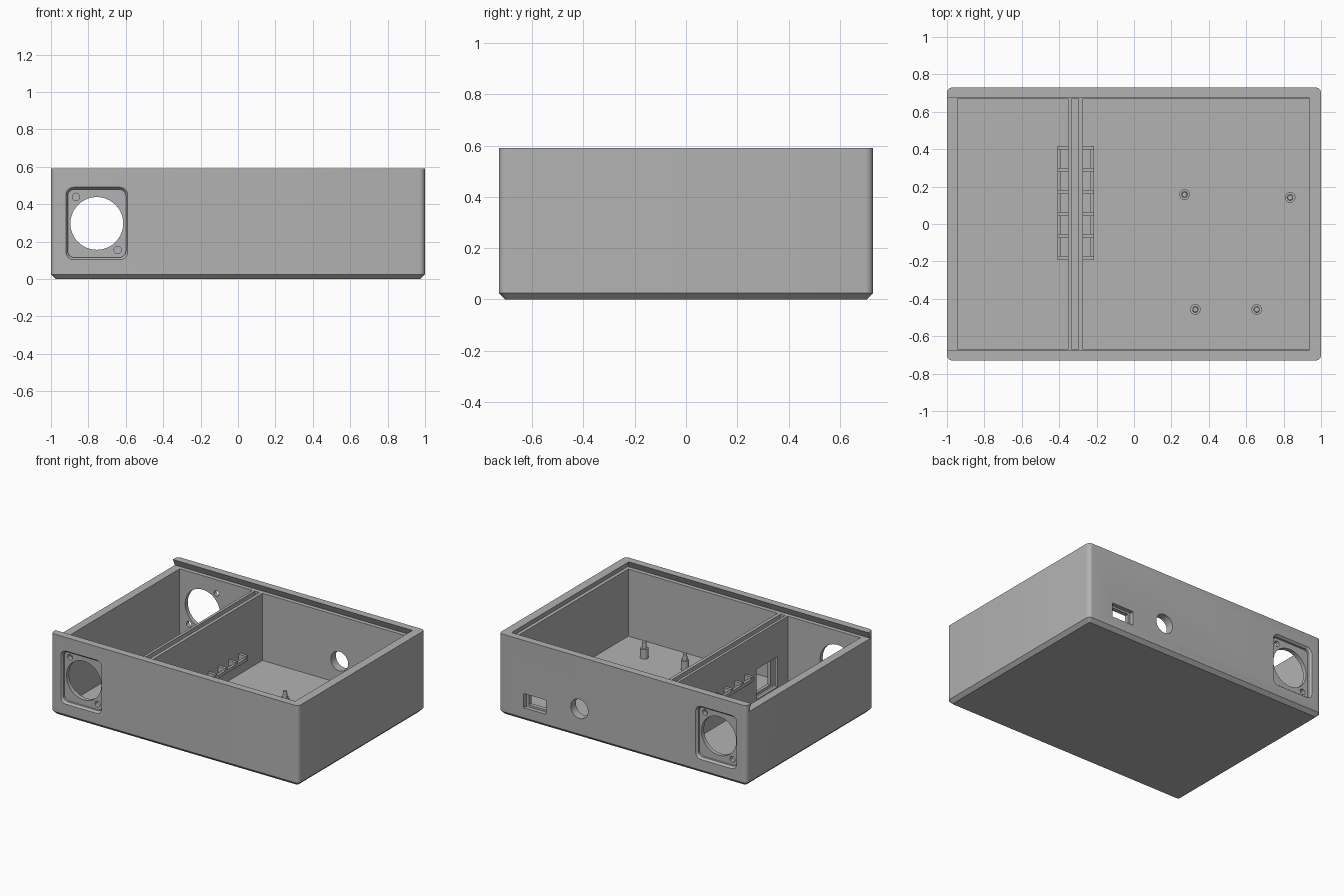
import bpy, bmesh, math
from mathutils import Matrix, Vector

if "Cube" in bpy.data.objects:
    bpy.data.objects.remove(bpy.data.objects["Cube"])

grey = bpy.data.materials.new("light grey plastic")
grey.diffuse_color = (0.45, 0.45, 0.45, 1)
grey.use_nodes = True
grey.node_tree.nodes["Principled BSDF"].inputs["Base Color"].default_value = grey.diffuse_color


def finish(name, bm):
    bmesh.ops.recalc_face_normals(bm, faces=bm.faces)
    me = bpy.data.meshes.new(name)
    bm.to_mesh(me)
    bm.free()
    me.materials.append(grey)
    ob = bpy.data.objects.new(name, me)
    bpy.context.collection.objects.link(ob)
    return ob


def loft(name, loops):
    """Closed solid through matching rings of points."""
    bm = bmesh.new()
    rings = [[bm.verts.new(p) for p in ring] for ring in loops]
    n = len(rings[0])
    for a, b in zip(rings, rings[1:]):
        for i in range(n):
            bm.faces.new((a[i], a[(i + 1) % n], b[(i + 1) % n], b[i]))
    bm.faces.new(rings[0])
    bm.faces.new(rings[-1])
    return finish(name, bm)


def box(name, x0, x1, y0, y1, z0, z1):
    bm = bmesh.new()
    bmesh.ops.create_cube(bm, size=1)
    bmesh.ops.scale(bm, vec=(x1 - x0, y1 - y0, z1 - z0), verts=bm.verts)
    bmesh.ops.translate(bm, vec=((x0 + x1) / 2, (y0 + y1) / 2, (z0 + z1) / 2), verts=bm.verts)
    return finish(name, bm)


def rounded(w, h, r, seg=6):
    """Rounded rectangle outline with half sizes w and h."""
    pts = []
    for k, (sx, sy) in enumerate([(1, 1), (-1, 1), (-1, -1), (1, -1)]):
        for i in range(seg + 1):
            a = math.radians(90 * (k + i / seg))
            pts.append((sx * (w - r) + r * math.cos(a), sy * (h - r) + r * math.sin(a)))
    return pts


def circle(r, n=48):
    return [(r * math.cos(2 * math.pi * i / n), r * math.sin(2 * math.pi * i / n)) for i in range(n)]


def wall_cutter(cx, cz, sections):
    """Cutter along y: sections are (y, outline)."""
    return loft("cutter", [[(cx + u, y, cz + v) for u, v in o] for y, o in sections])


def cut(target, *cutters):
    for c in cutters:
        m = target.modifiers.new("cut", "BOOLEAN")
        m.operation, m.solver, m.object = "DIFFERENCE", "EXACT", c
        bpy.context.view_layer.objects.active = target
        bpy.ops.object.modifier_apply(modifier=m.name)
        bpy.data.objects.remove(c)


def smooth(ob):
    bpy.ops.object.select_all(action="DESELECT")
    ob.select_set(True)
    bpy.context.view_layer.objects.active = ob
    bpy.ops.object.shade_smooth_by_angle(angle=math.radians(30))


W, D, H, FLOOR, LID = 1.0, 0.73, 0.59, 0.05, 0.54

# outer shell with rounded corners and a chamfered base
case = loft("case", [[(x, y, z) for x, y in rounded(W - i, D - i, r)]
                     for z, i, r in [(0, 0.025, 0.012), (0.025, 0, 0.03), (H, 0, 0.03)]])
cut(case, box("cutter", -0.94, 0.935, -0.67, 0.67, FLOOR, H + 0.1))

# dovetail track for a sliding lid, open at the left end
track = [[(-1.1, -hy, z), (x1, -hy, z), (x1, hy, z), (-1.1, hy, z)]
         for z, hy, x1 in [(LID, 0.70, 0.96), (H + 0.002, 0.675, 0.935)]]
cut(case, loft("cutter", track))

# fan mounts in the front and back walls
FX, FZ = -0.755, 0.297
for s in (-1, 1):
    cut(case, wall_cutter(FX, FZ, [(s * 0.735, rounded(0.169, 0.198, 0.045)),
                                   (s * 0.715, rounded(0.155, 0.182, 0.035)),
                                   (s * 0.700, rounded(0.155, 0.182, 0.035))]))
    cut(case, wall_cutter(FX, FZ, [(s * 0.6, circle(0.141)), (s * 0.8, circle(0.141))]))
    for k in (-1, 1):
        cut(case, wall_cutter(FX + k * s * 0.111, FZ + k * 0.142,
                              [(s * 0.6, circle(0.02, 20)), (s * 0.8, circle(0.02, 20))]))

# round socket hole and stepped rectangular socket in the back wall
cut(case, wall_cutter(0.35, 0.21, [(0.6, circle(0.07)), (0.8, circle(0.07))]),
    wall_cutter(0.71, 0.15, [(0.70, rounded(0.09, 0.052, 0.004, 1)), (0.8, rounded(0.09, 0.052, 0.004, 1))]),
    wall_cutter(0.71, 0.15, [(0.6, rounded(0.07, 0.038, 0.004, 1)), (0.72, rounded(0.07, 0.038, 0.004, 1))]))
smooth(case)

# double divider with a cable window
for name, x0, x1 in [("divider_left", -0.353, -0.333), ("divider_right", -0.296, -0.272)]:
    wall = box(name, x0, x1, -0.672, 0.672, FLOOR - 0.005, LID)
    cut(wall, box("cutter", x0 - 0.1, x1 + 0.1, -0.55, -0.31, 0.07, 0.29))

# slotted cable shelves on both sides of the divider
for side, xin, xout, top in [("left", -0.345, -0.41, 0.30), ("right", -0.28, -0.213, 0.20)]:
    rim = 0.02 if xout < xin else -0.02
    a, b = sorted((xout, xout + rim))
    box("shelf_rim_" + side, a, b, -0.193, 0.418, top - 0.04, top - 0.015)
    a, b = sorted((xin, xout))
    for i in range(6):
        y = -0.182 + i * 0.1178
        box(f"shelf_rib_{side}_{i}", a, b, y - 0.011, y + 0.011, top - 0.04, top)

# stepped standoffs for a circuit board
for i, (x, y) in enumerate([(0.27, 0.157), (0.835, 0.142), (0.328, -0.457), (0.656, -0.457)]):
    rings = [[(x + u, y + v, z) for u, v in circle(r, 24)]
             for r, z in [(0.028, FLOOR - 0.005), (0.028, 0.12), (0.016, 0.12), (0.014, 0.17)]]
    smooth(loft(f"standoff_{i}", rings))
